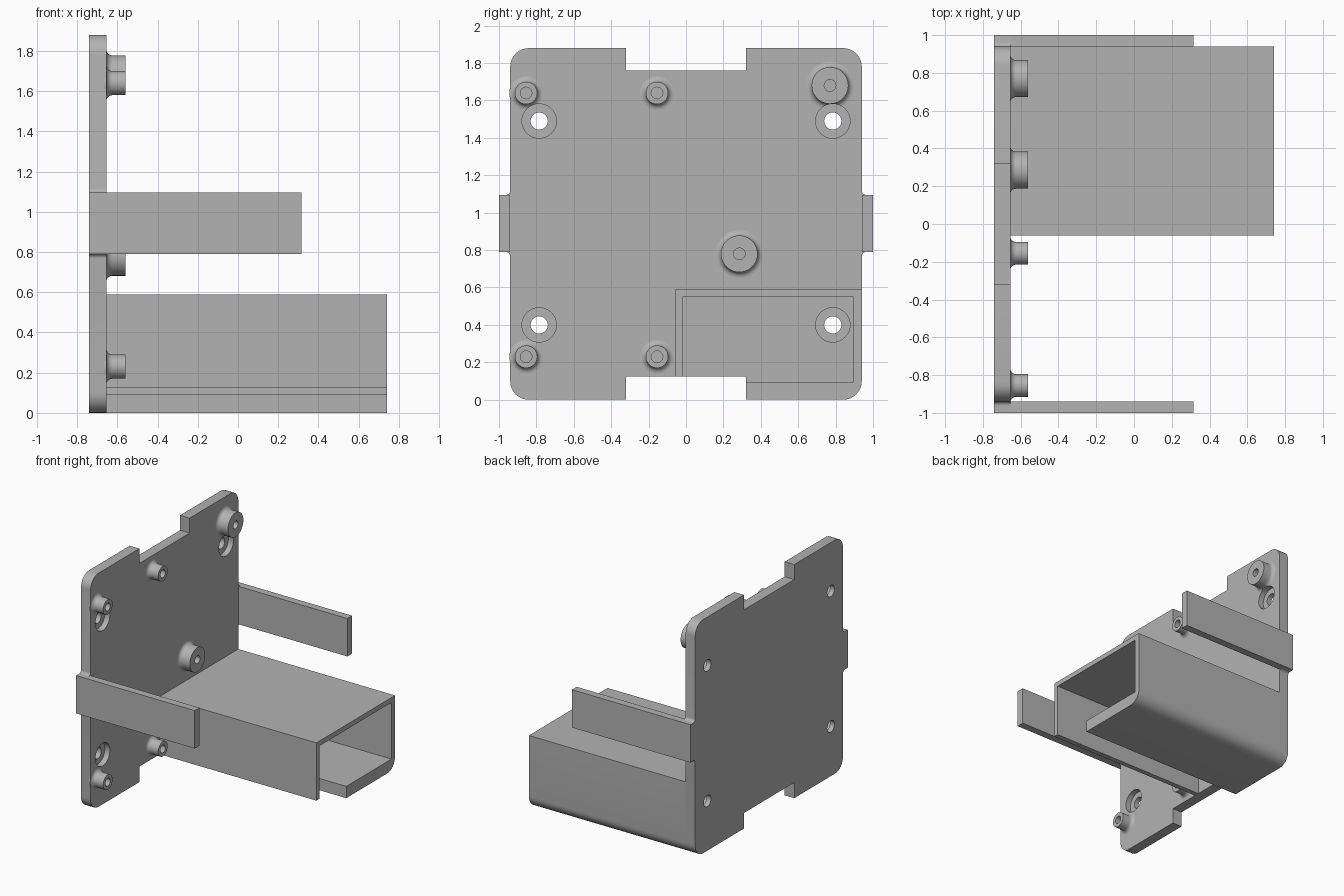
import bpy, bmesh
from math import sin, cos, pi, radians

cube = bpy.data.objects.get("Cube")
if cube:
    bpy.data.objects.remove(cube, do_unlink=True)

grey = bpy.data.materials.new("plain grey")
grey.use_nodes = True
GREY = (0.45, 0.45, 0.45, 1)
grey.diffuse_color = GREY
grey.node_tree.nodes["Principled BSDF"].inputs["Base Color"].default_value = GREY

BACK, FACE = -0.74, -0.655      # rear and front surface of the plate
HALF, TOP, R = 0.94, 1.88, 0.1  # plate half width, height, corner radius
ARM_LOW, ARM_HIGH, ARM_OUT = 0.79, 1.095, 1.0


def arc(y, z, r, start, end, steps=8):
    angles = [radians(start + (end - start) * i / steps) for i in range(steps + 1)]
    return [(y + r * cos(a), z + r * sin(a)) for a in angles]


def finish(name, bm):
    bmesh.ops.recalc_face_normals(bm, faces=bm.faces)
    mesh = bpy.data.meshes.new(name)
    bm.to_mesh(mesh)
    bm.free()
    mesh.materials.append(grey)
    ob = bpy.data.objects.new(name, mesh)
    bpy.context.collection.objects.link(ob)
    return ob


def prism(name, outline, x0, x1):
    """Extrude a (y, z) outline along x."""
    bm = bmesh.new()
    face = bm.faces.new([bm.verts.new((x0, y, z)) for y, z in outline])
    moved = bmesh.ops.extrude_face_region(bm, geom=[face])["geom"]
    verts = [v for v in moved if isinstance(v, bmesh.types.BMVert)]
    bmesh.ops.translate(bm, verts=verts, vec=(x1 - x0, 0, 0))
    return finish(name, bm)


def lathe(bm, profile, y, z, sides=40):
    """Revolve an (x, radius) profile around an axis along x."""
    rings = [[bm.verts.new((x, y + r * cos(2 * pi * i / sides), z + r * sin(2 * pi * i / sides)))
              for i in range(sides)] for x, r in profile]
    for a, b in zip(rings, rings[1:]):
        for i in range(sides):
            j = (i + 1) % sides
            bm.faces.new((a[i], a[j], b[j], b[i]))
    bm.faces.new(rings[0])
    bm.faces.new(rings[-1])


# Plate: half outline with rounded corners, edge notches and filleted arm tabs
f = 0.022
half = [(0.32, 0.125), (0.32, 0)]
half += arc(HALF - R, R, R, -90, 0)
half += arc(HALF + f, ARM_LOW - f, f, 180, 90, 5)
half += [(ARM_OUT, ARM_LOW), (ARM_OUT, ARM_HIGH)]
half += arc(HALF + f, ARM_HIGH + f, f, 270, 180, 5)
half += arc(HALF - R, TOP - R, R, 0, 90)
half += [(0.32, TOP), (0.32, 1.76)]
plate = prism("mounting_plate", half + [(-y, z) for y, z in reversed(half)], BACK, FACE)

# Side arms
for side, label in ((1, "rear"), (-1, "front")):
    a, b = side * HALF, side * ARM_OUT
    prism(label + "_arm", [(a, ARM_LOW), (b, ARM_LOW), (b, ARM_HIGH), (a, ARM_HIGH)], FACE, 0.315)

# Open channel with a partial floor
channel = [(0.32, 0)] + arc(HALF - R, R, R, -90, 0)
channel += [(HALF, 0.59), (-0.06, 0.59), (-0.06, 0.125), (-0.02, 0.125),
            (-0.02, 0.55), (0.895, 0.55), (0.895, 0.095), (0.32, 0.095)]
prism("channel", channel, FACE, 0.74)

# Standoffs with flared bases
small, large = 0.06, 0.098
spots = [(y, z, small) for y in (-0.855, -0.155) for z in (0.23, 1.64)]
spots += [(0.77, 1.68, large), (0.285, 0.78, large)]
flare = 0.03
standoffs = []
for n, (y, z, r) in enumerate(spots, 1):
    profile = [(FACE - 0.01, r + flare)]
    profile += [(FACE + flare * (1 - cos(t * pi / 12)), r + flare * (1 - sin(t * pi / 12)))
                for t in range(7)]
    profile.append((-0.56, r))
    bm = bmesh.new()
    lathe(bm, profile, y, z)
    standoffs.append(finish(f"standoff_{n}", bm))

# Cutter: counterbored screw holes and blind pilot holes
bm = bmesh.new()
for y in (-0.785, 0.785):
    for z in (0.4, 1.49):
        lathe(bm, [(-0.8, 0.046), (-0.7, 0.046), (-0.7, 0.092), (-0.57, 0.092)], y, z)
for y, z, r in spots:
    lathe(bm, [(-0.7, 0.031), (-0.5, 0.031)], y, z, 28)
cutter = finish("hole_cutter", bm)
cutter.hide_render = True

for ob in [plate] + standoffs:
    mod = ob.modifiers.new("holes", "BOOLEAN")
    mod.operation = "DIFFERENCE"
    mod.solver = "EXACT"
    mod.object = cutter
    bpy.context.view_layer.objects.active = ob
    bpy.ops.object.modifier_apply(modifier=mod.name)
bpy.data.objects.remove(cutter, do_unlink=True)

# Smooth the rounded surfaces, keep edges sharp
bpy.ops.object.select_all(action="DESELECT")
for ob in bpy.context.collection.objects:
    if ob.type == "MESH":
        ob.select_set(True)
bpy.context.view_layer.objects.active = plate
bpy.ops.object.shade_smooth_by_angle(angle=radians(30))
